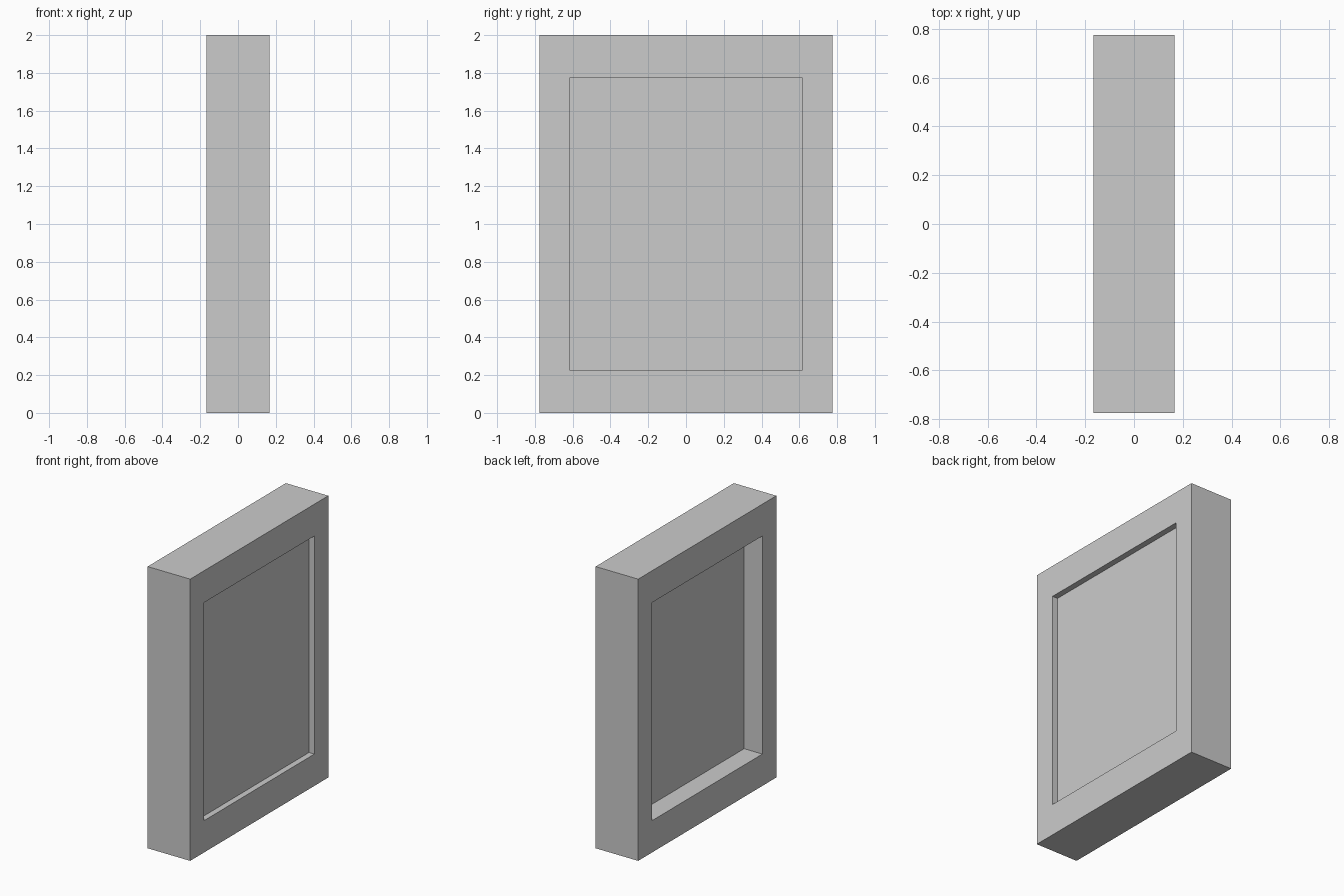
import bpy, bmesh
from mathutils import Matrix

if "Cube" in bpy.data.objects:
    bpy.data.objects.remove(bpy.data.objects["Cube"])

HX, HY, HZ = 0.167, 0.775, 1.0          # half sizes of the frame
OPEN_Y, OPEN_Z = 0.553, 0.774           # half sizes of the opening
RECESS = {1: 0.042, -1: 0.143}          # recess depth on the +x and -x side

# Framed panel: a box with a recess sunk into each broad face
bm = bmesh.new()
bmesh.ops.create_cube(bm, size=2, matrix=Matrix.Diagonal((HX, HY, HZ, 1)))
bm.normal_update()

for face in [f for f in bm.faces if abs(f.normal.x) > 0.9]:
    side = 1 if face.normal.x > 0 else -1
    # rim of the frame
    bmesh.ops.inset_individual(bm, faces=[face], thickness=HY - OPEN_Y)
    for v in face.verts:
        v.co.z = OPEN_Z if v.co.z > 0 else -OPEN_Z
    # walls of the recess
    floor = bmesh.ops.extrude_discrete_faces(bm, faces=[face])["faces"][0]
    for v in floor.verts:
        v.co.x -= side * RECESS[side]

bmesh.ops.translate(bm, verts=bm.verts, vec=(0, 0, HZ))
bmesh.ops.recalc_face_normals(bm, faces=bm.faces)

mesh = bpy.data.meshes.new("framed_panel")
bm.to_mesh(mesh)
bm.free()
bpy.context.collection.objects.link(bpy.data.objects.new("framed_panel", mesh))
